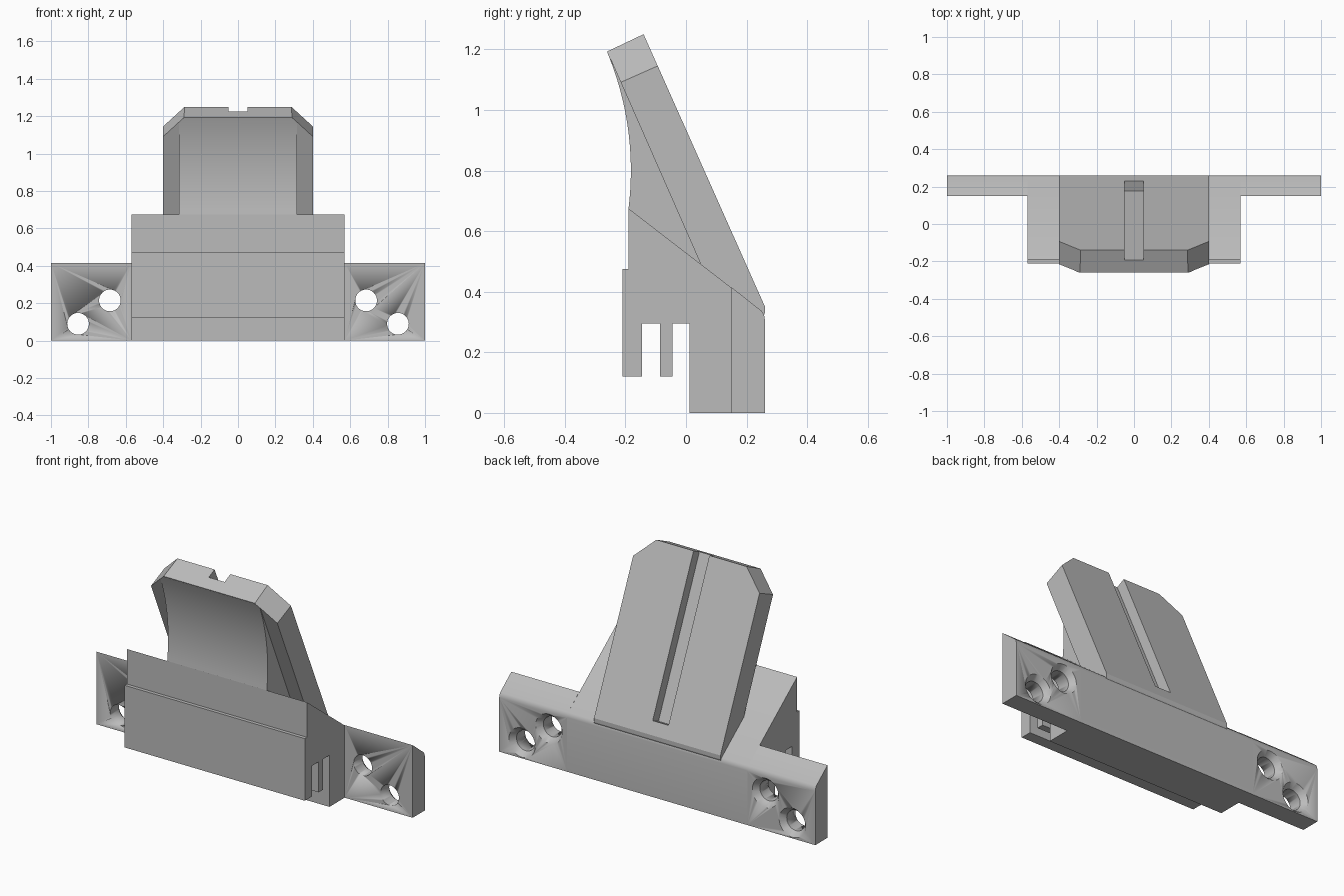
import bpy, bmesh, math
from mathutils import Vector, Matrix

cube = bpy.data.objects.get("Cube")
if cube:
    bpy.data.objects.remove(cube)

grey = bpy.data.materials.new("light_grey")
grey.use_nodes = True
grey.diffuse_color = (0.5, 0.5, 0.5, 1)
grey.node_tree.nodes["Principled BSDF"].inputs["Base Color"].default_value = (0.5, 0.5, 0.5, 1)


def finish(name, bm, smooth=False, cutter=False):
    bmesh.ops.recalc_face_normals(bm, faces=bm.faces)
    mesh = bpy.data.meshes.new(name)
    bm.to_mesh(mesh)
    bm.free()
    mesh.materials.append(grey)
    obj = bpy.data.objects.new(name, mesh)
    bpy.context.collection.objects.link(obj)
    if smooth:
        bpy.ops.object.select_all(action='DESELECT')
        obj.select_set(True)
        bpy.context.view_layer.objects.active = obj
        bpy.ops.object.shade_smooth_by_angle(angle=math.radians(25))
    if cutter:
        obj.hide_render = True
        obj.hide_set(True)
    return obj


def prism(profile, x0, x1):
    """Extrude a side profile of (y, z) points along x."""
    bm = bmesh.new()
    face = bm.faces.new([bm.verts.new((x0, y, z)) for y, z in profile])
    side = bmesh.ops.extrude_face_region(bm, geom=[face])
    verts = [v for v in side["geom"] if isinstance(v, bmesh.types.BMVert)]
    bmesh.ops.translate(bm, verts=verts, vec=(x1 - x0, 0, 0))
    return bm


def cut(obj, cutter):
    mod = obj.modifiers.new("cut", 'BOOLEAN')
    mod.operation = 'DIFFERENCE'
    mod.solver = 'EXACT'
    mod.object = cutter


def chamfer_top_corners(bm):
    up = Vector((0, -0.4, 0.9)).normalized()
    for s in (-1, 1):
        geom = bm.verts[:] + bm.edges[:] + bm.faces[:]
        bmesh.ops.bisect_plane(bm, geom=geom, plane_co=(0.4 * s, -0.094, 1.145),
                               plane_no=Vector((s, 0, 0)) + up, clear_outer=True)
        bmesh.ops.holes_fill(bm, edges=[e for e in bm.edges if e.is_boundary])


# Rounded rear edge shared by the base and its wings
rear_edge = [(0.26, 0.31), (0.258, 0.322), (0.25, 0.336)]

# Base with stepped front and two grooves underneath
base = [(0.012, 0), (0.26, 0)] + rear_edge + [
    (-0.19, 0.675), (-0.19, 0.475), (-0.21, 0.475), (-0.21, 0.12),
    (-0.145, 0.12), (-0.145, 0.295), (-0.085, 0.295), (-0.085, 0.12),
    (-0.045, 0.12), (-0.045, 0.295), (0.012, 0.295)]
finish("base", prism(base, -0.57, 0.57), smooth=True)

# Mounting wings, one side mirrored to the other
wing = finish("mounting_wings", prism([(0.15, 0), (0.26, 0)] + rear_edge + [(0.15, 0.415)],
                                      0.57, 1.0), smooth=True)

# Countersunk screw holes
for x, z in ((0.685, 0.215), (0.855, 0.09)):
    bm = bmesh.new()
    section = [(0, 0.1), (0.058, 0.1), (0.058, 0.228), (0.084, 0.2605), (0.084, 0.3), (0, 0.3)]
    verts = [bm.verts.new((x + r, y, z)) for r, y in section]
    edges = [bm.edges.new(pair) for pair in zip(verts, verts[1:])]
    bmesh.ops.spin(bm, geom=verts + edges, cent=(x, 0, z), axis=(0, 1, 0),
                   angle=math.tau, steps=40)
    bmesh.ops.remove_doubles(bm, verts=bm.verts, dist=0.0005)
    cut(wing, finish("screw_hole_cutter", bm, smooth=True, cutter=True))
wing.modifiers.new("mirror", 'MIRROR')

# Leaning upright plate
bm = prism([(0.25, 0.3), (0.26, 0.33), (0.26, 0.352), (-0.14, 1.25),
            (-0.26, 1.193), (0.05, 0.488), (0.06, 0.3)], -0.4, 0.4)
chamfer_top_corners(bm)
plate = finish("upright_plate", bm)

# Slot down the back of the plate
slot = prism([(0.177, 0.396), (0.36, 0.479), (-0.107, 1.527), (-0.29, 1.444)], -0.05, 0.05)
cut(plate, finish("slot_cutter", slot, cutter=True))

# Concave front support between plate and base
radius, steps = 1.014, 24
a0, a1 = math.asin(-0.125 / radius), math.asin(0.39 / radius)
arc = []
for i in range(steps + 1):
    a = a0 + (a1 - a0) * i / steps
    arc.append((-0.182 - radius * (1 - math.cos(a)), 0.8 + radius * math.sin(a)))
bm = prism(arc + [(-0.2, 1.17), (0.08, 0.52), (0.06, 0.44), (-0.15, 0.6)], -0.315, 0.315)
chamfer_top_corners(bm)
finish("concave_support", bm, smooth=True)
